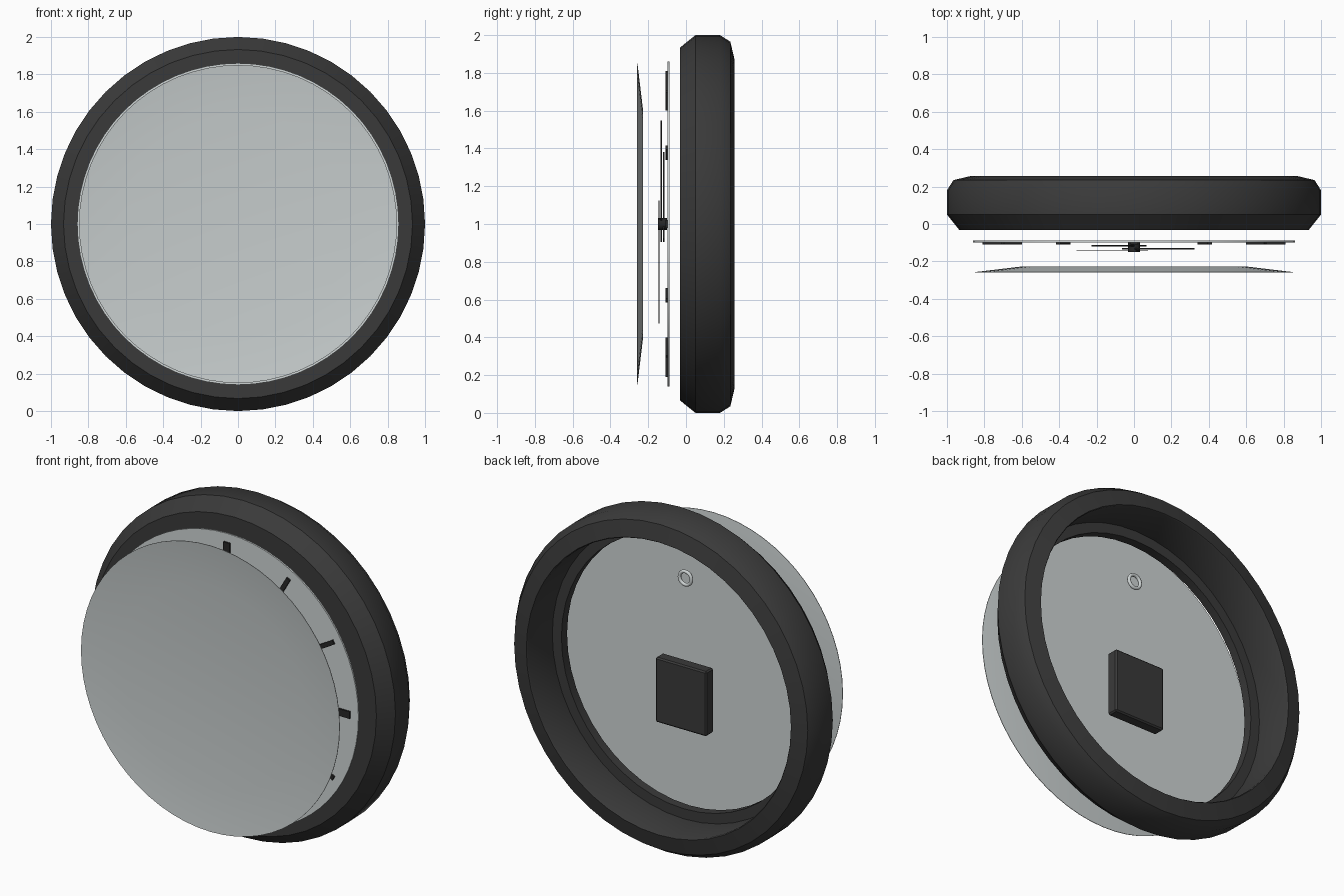
import bpy, bmesh, math
from mathutils import Matrix, Vector

if "Cube" in bpy.data.objects:
    bpy.data.objects.remove(bpy.data.objects["Cube"])


def material(name, r, g, b):
    m = bpy.data.materials.new(name)
    m.diffuse_color = (r, g, b, 1)
    m.use_nodes = True
    m.node_tree.nodes["Principled BSDF"].inputs["Base Color"].default_value = m.diffuse_color
    return m


DARK = material("charcoal plastic", 0.042, 0.042, 0.042)
BLACK = material("black metal", 0.02, 0.02, 0.02)
PALE = material("pale grey face", 0.62, 0.66, 0.66)
GLASS = material("pale grey glass", 0.57, 0.61, 0.61)


def finish(bm, name, mat, smooth=None):
    bmesh.ops.recalc_face_normals(bm, faces=bm.faces)
    me = bpy.data.meshes.new(name)
    bm.to_mesh(me)
    bm.free()
    me.materials.append(mat)
    ob = bpy.data.objects.new(name, me)
    bpy.context.collection.objects.link(ob)
    if smooth:
        bpy.ops.object.select_all(action='DESELECT')
        bpy.context.view_layer.objects.active = ob
        ob.select_set(True)
        bpy.ops.object.shade_smooth_by_angle(angle=math.radians(smooth))
    return ob


def lathe(name, profile, mat, n=64, closed=False, smooth=25, z=1.0):
    """Spin (radius, y) points round the y axis at height z; open ends are capped."""
    bm = bmesh.new()
    rings = []
    for r, y in profile:
        rings.append([bm.verts.new((r * math.sin(2 * math.pi * i / n), y,
                                    z + r * math.cos(2 * math.pi * i / n))) for i in range(n)])
    pairs = list(zip(rings, rings[1:]))
    if closed:
        pairs.append((rings[-1], rings[0]))
    for a, b in pairs:
        for i in range(n):
            j = (i + 1) % n
            bm.faces.new((a[i], a[j], b[j], b[i]))
    if not closed:
        bm.faces.new(rings[0])
        bm.faces.new(rings[-1])
    return finish(bm, name, mat, smooth)


def bar(name, angle, r1, r2, w1, w2, y, thick, mat):
    """Flat bar on the dial, from radius r1 to r2, clockwise angle from 12."""
    bm = bmesh.new()
    a = math.radians(angle)
    out = Vector((math.sin(a), 0, math.cos(a)))
    side = Vector((math.cos(a), 0, -math.sin(a)))
    pts = [out * r1 - side * w1 / 2, out * r1 + side * w1 / 2,
           out * r2 + side * w2 / 2, out * r2 - side * w2 / 2]
    face = bm.faces.new([bm.verts.new(p + Vector((0, y - thick / 2, 1))) for p in pts])
    ext = bmesh.ops.extrude_face_region(bm, geom=[face])
    bmesh.ops.translate(bm, vec=(0, thick, 0),
                        verts=[v for v in ext["geom"] if isinstance(v, bmesh.types.BMVert)])
    return finish(bm, name, mat)


# Frame ring with inner lip towards the front
lathe("frame_ring", [(0.805, -0.033), (0.933, -0.033), (1.0, 0.05), (1.0, 0.18),
                     (0.965, 0.235), (0.87, 0.257), (0.865, 0.25), (0.865, 0.02),
                     (0.805, 0.02)], DARK, n=48, closed=True, smooth=38)

# Dial plate
lathe("dial", [(0.86, -0.098), (0.86, -0.088)], PALE)

# Hour markers, wider at the quarters
for h in range(12):
    w = 0.042 if h % 3 == 0 else 0.026
    bar("hour_marker_%d" % h, h * 30, 0.70, 0.81, w, w, -0.104, 0.01, BLACK)

# Hands and their hub
bar("hour_hand", -30, -0.10, 0.43, 0.036, 0.03, -0.117, 0.008, BLACK)
bar("minute_hand", 30, -0.10, 0.625, 0.03, 0.024, -0.131, 0.008, BLACK)
bar("second_hand", 210, -0.14, 0.605, 0.012, 0.012, -0.143, 0.005, BLACK)
lathe("hand_hub", [(0.032, -0.149), (0.032, -0.1)], BLACK, n=24)

# Dished glass cover, rim towards the front
lathe("glass_cover", [(0.60, -0.232), (0.85, -0.260), (0.85, -0.257), (0.60, -0.227)],
      GLASS, smooth=40)

# Movement box behind the dial
bm = bmesh.new()
bmesh.ops.create_cube(bm, size=1, matrix=Matrix.Translation((0, 0.015, 0.87))
                      @ Matrix.Diagonal((0.335, 0.07, 0.385, 1)))
bmesh.ops.bevel(bm, geom=bm.edges[:], offset=0.008, segments=1, affect='EDGES')
finish(bm, "movement_box", DARK)

# Hanging loop, a small round-section ring
lathe("hanging_loop", [(0.039 + 0.010 * math.cos(t * math.pi / 4),
                        0.005 + 0.010 * math.sin(t * math.pi / 4)) for t in range(8)],
      PALE, n=32, closed=True, smooth=60, z=1.56)
